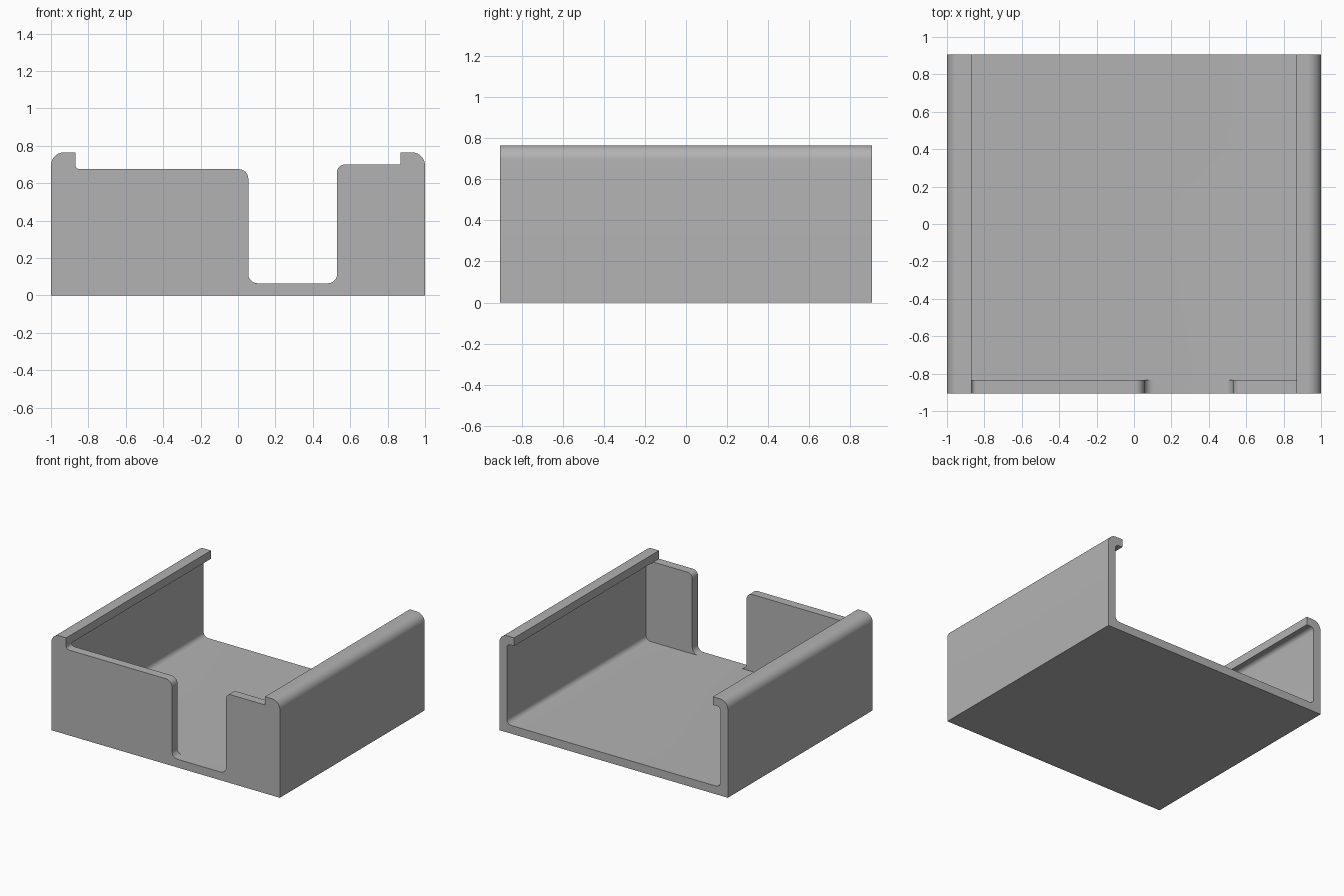
import bpy, bmesh, math
from mathutils import Vector

old = bpy.data.objects.get("Cube")
if old:
    bpy.data.objects.remove(old, do_unlink=True)

grey = bpy.data.materials.new("plain grey")
grey.use_nodes = True
colour = (0.45, 0.45, 0.45, 1)
grey.diffuse_color = colour
grey.node_tree.nodes["Principled BSDF"].inputs["Base Color"].default_value = colour

FRONT, BACK = -0.905, 0.905
WALL, TOP, LIP_X, LIP_Z = 0.065, 0.765, 0.87, 0.7


def rounded(corners, steps=10):
    """Turn (x, z, radius) corners into an outline with tangent arcs."""
    outline = []
    for i, (x, z, r) in enumerate(corners):
        p = Vector((x, z))
        if r == 0:
            outline.append(p)
            continue
        a = (Vector(corners[i - 1][:2]) - p).normalized()
        b = (Vector(corners[(i + 1) % len(corners)][:2]) - p).normalized()
        # All corners are square, so the arc centre is p + r(a + b)
        for k in range(steps + 1):
            t = math.pi / 2 * k / steps
            outline.append(p + r * (a * (1 - math.sin(t)) + b * (1 - math.cos(t))))
    return outline


def extrude(name, corners, y0, y1):
    """Extrude a front outline along y into a closed solid."""
    bm = bmesh.new()
    face = bm.faces.new([bm.verts.new((p.x, y0, p.y)) for p in rounded(corners)])
    new = bmesh.ops.extrude_face_region(bm, geom=[face])["geom"]
    verts = [v for v in new if isinstance(v, bmesh.types.BMVert)]
    bmesh.ops.translate(bm, verts=verts, vec=(0, y1 - y0, 0))
    bmesh.ops.recalc_face_normals(bm, faces=bm.faces)
    mesh = bpy.data.meshes.new(name)
    bm.to_mesh(mesh)
    bm.free()
    mesh.materials.append(grey)
    obj = bpy.data.objects.new(name, mesh)
    bpy.context.collection.objects.link(obj)
    return obj


# Tray body: full front outline with the slot and lips
tray = extrude("open_tray", [
    (-1, 0, 0), (1, 0, 0),
    (1, TOP, 0.07), (LIP_X, TOP, 0), (LIP_X, LIP_Z, 0),
    (0.53, LIP_Z, 0.04), (0.53, WALL, 0.05),
    (0.055, WALL, 0.05), (0.055, 0.675, 0.05),
    (-LIP_X, 0.675, 0.025), (-LIP_X, TOP, 0), (-1, TOP, 0.07)], FRONT, BACK)

# Cavity behind the front wall, undercutting both lips
inner = 1 - WALL
cavity = extrude("cavity_cutter", [
    (-inner, WALL, 0.04), (inner, WALL, 0.04),
    (inner, LIP_Z, 0.03), (LIP_X, LIP_Z, 0), (LIP_X, 1, 0),
    (-LIP_X, 1, 0), (-LIP_X, LIP_Z, 0), (-inner, LIP_Z, 0.03)],
    FRONT + 0.07, BACK + 0.2)

cut = tray.modifiers.new("cavity", "BOOLEAN")
cut.operation = "DIFFERENCE"
cut.solver = "EXACT"
cut.object = cavity
bpy.context.view_layer.objects.active = tray
tray.select_set(True)
bpy.ops.object.modifier_apply(modifier=cut.name)
bpy.data.objects.remove(cavity, do_unlink=True)

bpy.ops.object.shade_smooth_by_angle(angle=math.radians(30))
